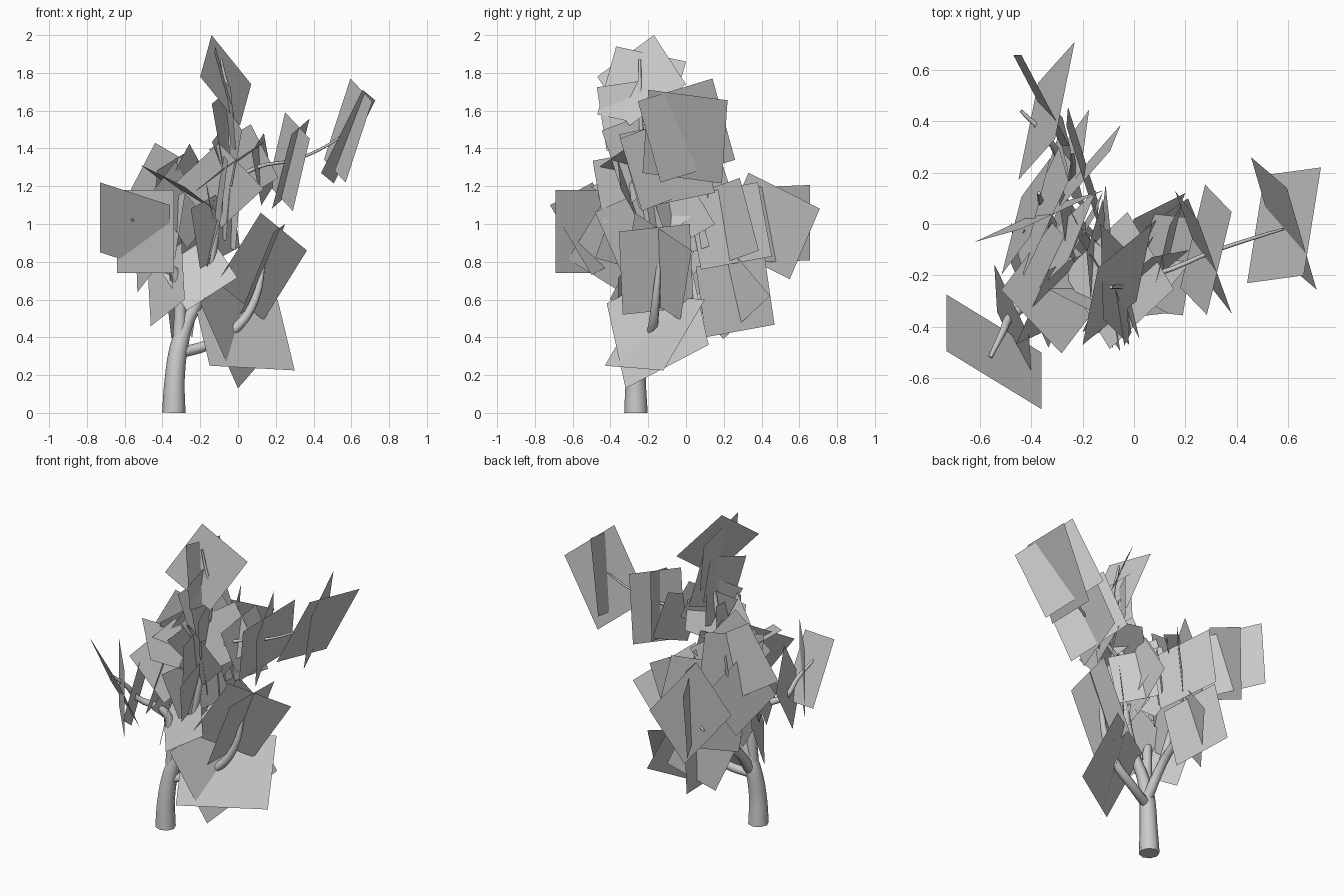
import bpy, random
from math import radians
from mathutils import Vector, Matrix

random.seed(4)


def limb(name, pts):
    """Tapered round limb through (x, y, z, radius) points."""
    cu = bpy.data.curves.new(name, 'CURVE')
    cu.dimensions = '3D'
    cu.bevel_depth = 1
    cu.bevel_resolution = 2
    cu.resolution_u = 4
    cu.use_fill_caps = True
    sp = cu.splines.new('BEZIER')
    sp.bezier_points.add(len(pts) - 1)
    for bp, (x, y, z, r) in zip(sp.bezier_points, pts):
        bp.co = (x, y, z)
        bp.radius = r
        bp.handle_left_type = bp.handle_right_type = 'AUTO'
    ob = bpy.data.objects.new(name, cu)
    bpy.context.collection.objects.link(ob)
    bpy.ops.object.select_all(action='DESELECT')
    ob.select_set(True)
    bpy.context.view_layer.objects.active = ob
    bpy.ops.object.convert(target='MESH')
    bpy.ops.object.shade_smooth_by_angle(angle=radians(50))


verts, faces = [], []


def corner_card(a, b, c):
    """Leaf card from three corners; the fourth closes the parallelogram."""
    a, b, c = Vector(a), Vector(b), Vector(c)
    n = len(verts)
    verts.extend([a, b, c, a + c - b])
    faces.append((n, n + 1, n + 2, n + 3))


def card(centre, azimuth, lift, roll, size):
    """Square leaf card whose normal points to azimuth, lifted and rolled."""
    m = (Matrix.Rotation(radians(azimuth), 3, 'Z')
         @ Matrix.Rotation(radians(-lift), 3, 'Y')
         @ Matrix.Rotation(radians(roll), 3, 'X'))
    h = size / 2
    p = [Vector(centre) + m @ Vector((0, u, v)) for u, v in ((-h, -h), (h, -h), (h, h))]
    corner_card(*p)


def tuft(centre, azimuth, size, lift=0):
    """Two crossing cards around a twig."""
    r = random.uniform
    card(centre, azimuth + r(-8, 8), lift + r(-12, 12), r(0, 50), size)
    card(centre, azimuth + 50 + r(-15, 15), lift + r(-20, 20), r(0, 60), size)


# trunk and limbs
limb('trunk', [(-.34, -.265, 0, .062), (-.335, -.265, .18, .053), (-.31, -.25, .36, .048),
               (-.27, -.24, .48, .036), (-.2, -.24, .62, .03), (-.13, -.24, .9, .025),
               (-.1, -.22, 1.2, .018), (-.03, -.24, 1.55, .011), (-.09, -.245, 1.87, .007)])
limb('front_limb', [(-.3, -.25, .32, .03), (-.16, -.2, .36, .028), (.0, -.175, .46, .027),
                    (.09, -.16, .6, .022), (.14, -.14, .83, .01)])
limb('left_limb', [(-.31, -.25, .38, .036), (-.31, -.25, .6, .03), (-.34, -.27, .75, .025),
                   (-.48, -.36, .84, .018), (-.51, -.42, .93, .014), (-.56, -.52, 1.03, .008)])
limb('back_limb', [(-.3, -.23, .36, .034), (-.3, -.1, .52, .028), (-.28, .05, .6, .022),
                   (-.28, .2, .68, .017), (-.34, .34, .86, .013), (-.44, .44, .9, .007)])
limb('back_left_limb', [(-.3, -.1, .52, .025), (-.32, .0, .8, .02), (-.36, .08, 1.05, .013),
                        (-.37, .12, 1.25, .007)])
limb('back_twig', [(-.28, .1, .63, .018), (-.24, .2, .85, .014), (-.24, .28, 1.12, .007)])
limb('right_limb', [(-.1, -.22, 1.18, .014), (.1, -.19, 1.3, .01), (.3, -.11, 1.34, .008),
                    (.48, -.05, 1.42, .007), (.58, -.02, 1.49, .005)])

# right tip leaves
corner_card((.455, .26, 1.34), (.595, .14, 1.77), (.71, -.255, 1.65))
corner_card((.44, -.23, 1.27), (.66, -.2, 1.71), (.727, .22, 1.655))
# leaves halfway along the right limb
card((.27, -.11, 1.33), 22, -6, 20, .41)
card((.28, -.1, 1.32), -10, -17, 12, .42)
# crown top leaves
corner_card((-.2, -.47, 1.78), (-.14, -.17, 2.0), (.07, 0, 1.74))
corner_card((-.12, -.37, 1.94), (-.13, 0, 1.86), (-.03, -.1, 1.5))
card((-.05, -.28, 1.58), 8, 6, 8, .34)
card((-.06, -.24, 1.52), -20, 5, 15, .33)
card((-.04, -.25, 1.4), 15, -5, 20, .32)
card((-.03, -.22, 1.38), -30, 6, 30, .3)
# lower right leaves
corner_card((-.15, -.43, .25), (.3, -.12, .225), (.21, .1, .6))
corner_card((-.2, -.42, .58), (0, -.32, .13), (.2, .12, .36))
corner_card((.12, -.27, 1.06), (.365, .03, .86), (.135, -.03, .49))
corner_card((.19, -.355, .96), (.25, .02, 1.0), (.07, .04, .56))
# left leaves
corner_card((-.73, -.494, 1.22), (-.36, -.72, 1.1), (-.36, -.5, .73))
corner_card((-.64, -.32, .74), (-.34, -.69, .74), (-.34, -.69, 1.18))
card((-.47, -.39, .88), 200, 10, 30, .36)
# back leaves
card((-.34, .44, .99), -18, -13, -27, .43)
card((-.36, .48, 1.0), 28, -4, 2, .4)
card((-.2, .23, .99), 17, 4, 10, .4)
card((-.2, .19, 1.0), -40, -5, 15, .4)
card((-.26, .26, .62), 15, -6, 10, .38)
card((-.28, .2, .65), -25, -14, 38, .38)
card((-.33, .12, .82), -15, -12, 20, .36)
# back left leaves
card((-.37, .03, 1.16), 113, 4, 28, .4)
card((-.36, .05, 1.14), -22, -12, 15, .42)
card((-.42, .03, .98), 160, 10, 30, .36)
# leaves over the left limb, one broad and slanting
card((-.3, -.25, 1.18), 10, 58, 38, .36)
card((-.3, -.28, 1.1), -35, 20, 30, .36)
card((-.21, -.27, .74), -110, 28, 38, .32)
card((-.38, -.2, .68), -150, 12, 25, .34)
card((-.38, -.25, .95), -160, 15, 15, .38)
card((-.32, -.12, .82), 170, 8, 40, .36)
card((-.28, -.08, 1.18), 150, 12, 35, .36)
# dense middle of the crown, one slanting card
card((-.06, -.22, 1.29), 175, 54, 42, .38)
card((.03, -.21, 1.32), -55, 12, 25, .32)
card((.13, -.1, 1.29), -15, 5, 20, .3)
for i, (x, y, z) in enumerate([(-.12, -.26, .98), (-.14, -.14, 1.12), (-.1, -.3, 1.2),
                               (-.22, -.06, 1.0), (-.12, -.08, 1.06)]):
    tuft((x, y, z), -35 + 25 * (i % 3), .34, 4)

me = bpy.data.meshes.new('leaf_cards')
me.from_pydata(verts, [], faces)
bpy.context.collection.objects.link(bpy.data.objects.new('leaf_cards', me))
